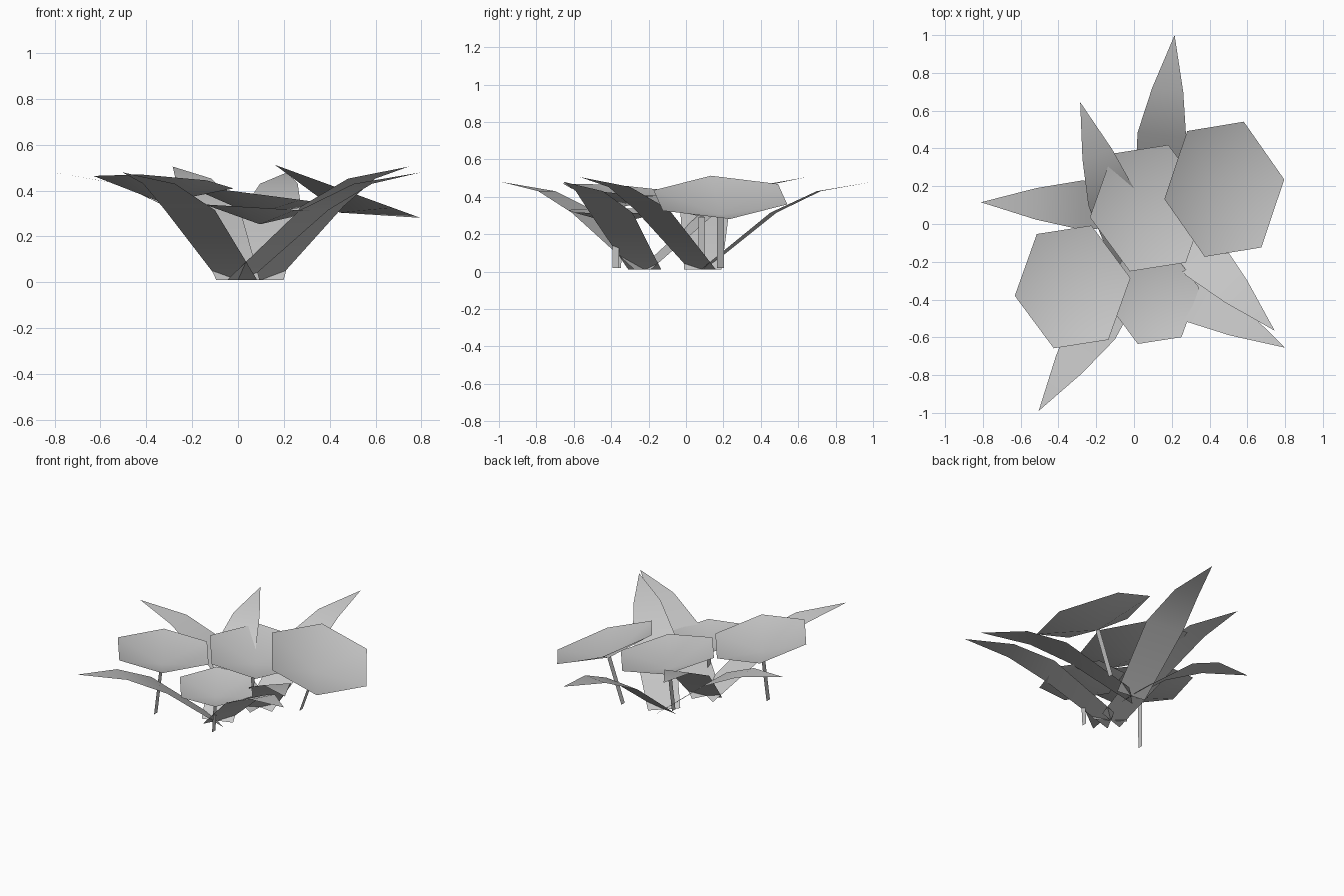
import bpy
import math
from mathutils import Vector

cube = bpy.data.objects.get("Cube")
if cube:
    bpy.data.objects.remove(cube, do_unlink=True)

grey = bpy.data.materials.new("plain_grey")
grey.use_nodes = True
COLOUR = (0.58, 0.58, 0.58, 1)
grey.diffuse_color = COLOUR
grey.node_tree.nodes["Principled BSDF"].inputs["Base Color"].default_value = COLOUR


def make_object(name, verts, faces):
    mesh = bpy.data.meshes.new(name)
    mesh.from_pydata(verts, [], faces)
    mesh.materials.append(grey)
    for poly in mesh.polygons:
        poly.use_smooth = True
    obj = bpy.data.objects.new(name, mesh)
    bpy.context.collection.objects.link(obj)
    return obj


# Long leaf: an arching strip that ends in a point (distance, height, half width)
LEAF = [(0, 0.01, 0.10), (0.39, 0.315, 0.13), (0.64, 0.43, 0.083)]


def make_leaf(name, root, tip):
    start, end = Vector((*root, 0)), Vector(tip)
    run = Vector((end.x, end.y, 0)) - start
    along = run.normalized()
    side = Vector((-along.y, along.x, 0))
    stretch = run.length / 0.94
    lift = end.z / 0.48
    verts = []
    for dist, height, half in LEAF:
        mid = start + along * dist * stretch + Vector((0, 0, height * lift))
        verts += [mid - side * half, mid + side * half]
    verts.append(end)
    make_object(name, verts, [(0, 2, 3, 1), (2, 4, 5, 3), (4, 6, 5)])


# Two rosettes of three leaves
ROSETTES = {
    "rear": ((0.10, 0.09), [(0.215, 1.0, 0.48), (-0.81, 0.115, 0.48), (0.745, -0.565, 0.505)]),
    "front": ((0.0, -0.22), [(-0.285, 0.645, 0.505), (-0.505, -0.99, 0.48), (0.80, -0.655, 0.48)]),
}
for label, (root, tips) in ROSETTES.items():
    for i, tip in enumerate(tips):
        make_leaf(f"{label}_leaf_{i + 1}", root, tip)

# Shallow six-sided cup on a thin flat stem, both following the cup's tilt
HALF_RIM = [(0.307, 0.047), (0.10, 0.325), (-0.19, 0.28)]
RIM = HALF_RIM + [(-x, -y) for x, y in HALF_RIM]


def make_pad(name, centre, slope_x, slope_y, size):
    middle = Vector(centre)
    normal = Vector((-slope_x, -slope_y, 1)).normalized()
    shrink = math.cos(math.atan(slope_x))
    verts = [middle - normal * 0.09 * size]
    for x, y in RIM:
        dx, dy = x * size * shrink, y * size
        verts.append(middle + Vector((dx, dy, dx * slope_x + dy * slope_y)))
    make_object(name + "_pad", verts, [(0, i + 1, (i + 1) % 6 + 1) for i in range(6)])

    top = verts[0]
    foot = top - normal * (top.z - 0.02) / normal.z
    half = Vector((0, 0.018, 0))
    make_object(name + "_stem", [foot - half, foot + half, top + half, top - half],
                [(0, 1, 2, 3)])


make_pad("right", (0.478, 0.184, 0.397), -0.364, 0.0, 1.1)
make_pad("left", (-0.325, -0.333, 0.437), -0.077, -0.08, 1.0)
make_pad("middle", (0.08, 0.084, 0.385), -0.13, 0.0, 1.03)
make_pad("front", (0.10, -0.375, 0.325), -0.06, 0.0, 0.8)
